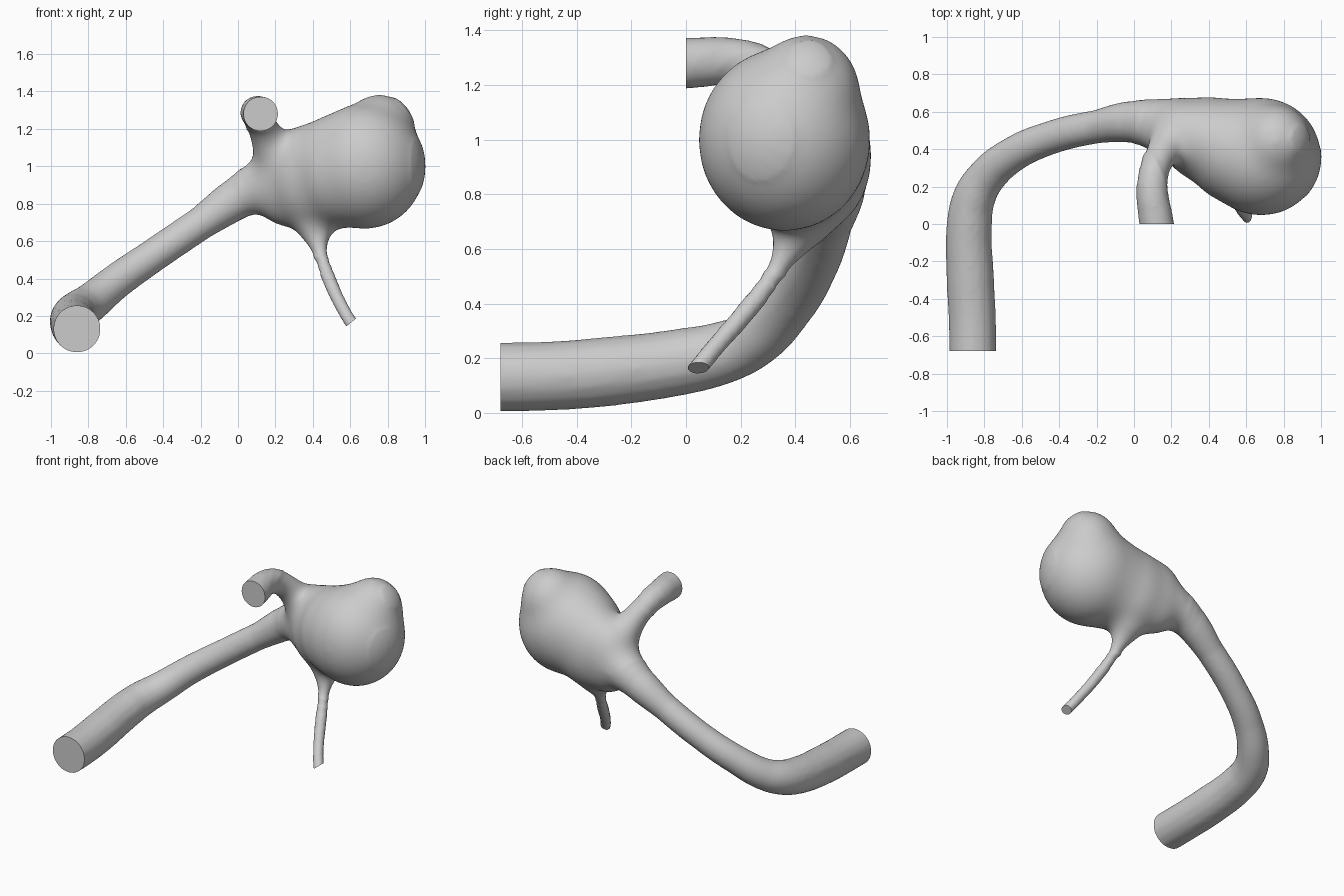
import bpy, bmesh
from mathutils import Vector, Matrix

if "Cube" in bpy.data.objects:
    bpy.data.objects.remove(bpy.data.objects["Cube"])


def add_tube(bm, pts, bevel=6):
    """Sweep a round tube through (x, y, z, radius) points and add it to bm."""
    cu = bpy.data.curves.new("tube_path", "CURVE")
    cu.dimensions = "3D"
    cu.bevel_depth = 1.0
    cu.bevel_resolution = bevel
    cu.use_fill_caps = True
    sp = cu.splines.new("BEZIER")
    sp.resolution_u = 10
    sp.bezier_points.add(len(pts) - 1)
    for bp, (x, y, z, r) in zip(sp.bezier_points, pts):
        bp.co = (x, y, z)
        bp.radius = r
        bp.handle_left_type = bp.handle_right_type = "AUTO"
    ob = bpy.data.objects.new("tube_path", cu)
    bpy.context.collection.objects.link(ob)
    dg = bpy.context.evaluated_depsgraph_get()
    me = bpy.data.meshes.new_from_object(ob.evaluated_get(dg))
    bm.from_mesh(me)
    bpy.data.objects.remove(ob)
    bpy.data.meshes.remove(me)


def add_blob(bm, centre, radii):
    """Add an ellipsoid to bm."""
    m = Matrix.Translation(centre) @ Matrix.Diagonal((*radii, 1.0))
    bmesh.ops.create_uvsphere(bm, u_segments=48, v_segments=32, radius=1.0, matrix=m)


def cut_end(bm, centre, normal, reach):
    """Slice a tube end flat and cap it, touching only faces near the end."""
    c, n = Vector(centre), Vector(normal).normalized()
    faces = [f for f in bm.faces if (f.calc_center_median() - c).length < reach]
    verts = {v for f in faces for v in f.verts}
    edges = {e for f in faces for e in f.edges}
    bmesh.ops.bisect_plane(bm, geom=list(verts) + list(edges) + faces, dist=1e-5,
                           plane_co=c, plane_no=n, clear_outer=True)
    rim = [e for e in bm.edges if e.is_boundary]
    bmesh.ops.holes_fill(bm, edges=rim, sides=0)


bm = bmesh.new()

# main vessel
add_tube(bm, [(-.86, -.74, .13, .127), (-.865, -.5, .135, .127), (-.875, -.3, .15, .128),
              (-.88, 0, .19, .122), (-.855, .14, .222, .115), (-.79, .25, .27, .105),
              (-.65, .37, .385, .095), (-.45, .46, .525, .09), (-.2, .52, .695, .09),
              (0, .545, .83, .115), (.12, .53, .89, .15), (.27, .5, .93, .17)])
# upper branch
add_tube(bm, [(.13, -.06, 1.278, .094), (.115, .05, 1.282, .094), (.1, .16, 1.287, .088),
              (.11, .28, 1.26, .085), (.15, .38, 1.17, .095), (.21, .46, 1.03, .13)])
# lower branch
add_tube(bm, [(.64, .01, .12, .036), (.605, .045, .165, .036), (.555, .115, .25, .036),
              (.5, .215, .365, .038), (.455, .31, .49, .04), (.425, .37, .59, .065),
              (.41, .42, .7, .13)])
# swollen sac and its neck
add_blob(bm, (.26, .5, .93), (.2, .18, .26))
add_blob(bm, (.4, .45, .94), (.25, .235, .295))
add_blob(bm, (.55, .39, .98), (.28, .285, .31))
add_blob(bm, (.68, .36, 1.0), (.325, .32, .34))
add_blob(bm, (.755, .44, 1.17), (.2, .205, .222))

me = bpy.data.meshes.new("vessel_parts")
bm.to_mesh(me)
bm.free()
raw = bpy.data.objects.new("vessel_parts", me)
bpy.context.collection.objects.link(raw)

# fuse the parts into one skin
rm = raw.modifiers.new("fuse", "REMESH")
rm.mode = "VOXEL"
rm.voxel_size = 0.0135
dg = bpy.context.evaluated_depsgraph_get()
skin = bpy.data.meshes.new_from_object(raw.evaluated_get(dg))
bpy.data.objects.remove(raw)

bm = bmesh.new()
bm.from_mesh(skin)


# blend the junctions strongly, the plain tubes only lightly
def relax(verts, times):
    for _ in range(times):
        bmesh.ops.smooth_vert(bm, verts=verts, factor=0.5,
                              use_axis_x=True, use_axis_y=True, use_axis_z=True)


core = Vector((.5, .42, 1.0))
relax(bm.verts[:], 4)
for reach, times in ((.6, 8), (.55, 12), (.5, 45)):
    relax([v for v in bm.verts if (v.co - core).length < reach], times)

# flat open ends
cut_end(bm, (-.86, -.68, .13), (0, -1, 0), .25)
cut_end(bm, (.125, 0, 1.28), (0, -1, 0), .17)
cut_end(bm, (.605, .04, .165), (.62, 0, -.78), .1)
bmesh.ops.recalc_face_normals(bm, faces=bm.faces[:])
bm.to_mesh(skin)
bm.free()

vessel = bpy.data.objects.new("blood_vessel", skin)
bpy.context.collection.objects.link(vessel)
grey = bpy.data.materials.new("light_grey")
grey.diffuse_color = (.6, .6, .6, 1)
grey.use_nodes = True
grey.node_tree.nodes["Principled BSDF"].inputs["Base Color"].default_value = grey.diffuse_color
skin.materials.clear()
skin.materials.append(grey)
bpy.context.view_layer.objects.active = vessel
vessel.select_set(True)
bpy.ops.object.shade_smooth_by_angle(angle=0.7)
